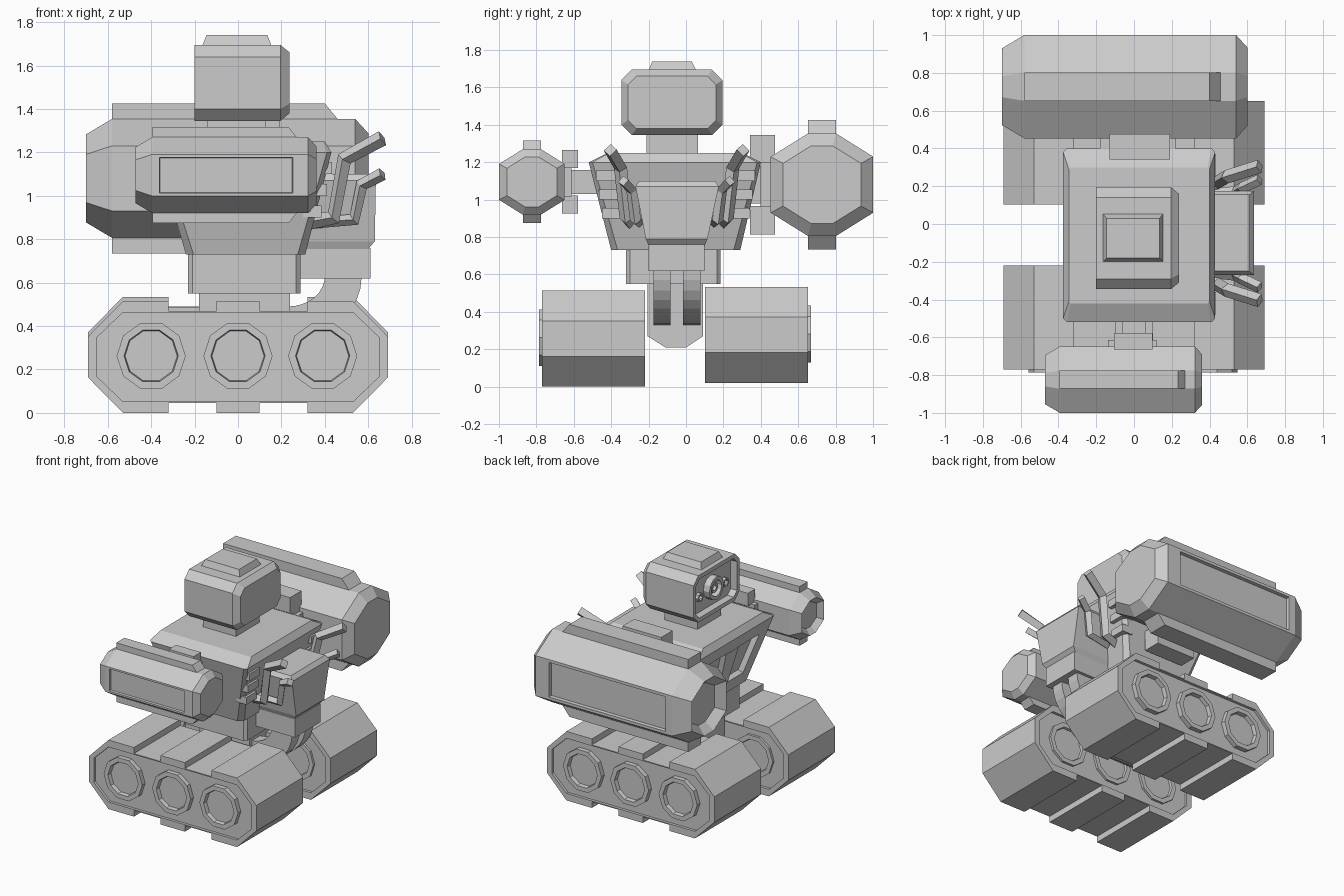
import bpy, bmesh, math
from mathutils import Vector

cube = bpy.data.objects.get("Cube")
if cube:
    bpy.data.objects.remove(cube)

grey = bpy.data.materials.new("plain grey")
grey.use_nodes = True
grey.diffuse_color = (0.6, 0.6, 0.6, 1)
grey.node_tree.nodes["Principled BSDF"].inputs["Base Color"].default_value = (0.6, 0.6, 0.6, 1)


def finish(name, data):
    data.materials.append(grey)
    ob = bpy.data.objects.new(name, data)
    bpy.context.collection.objects.link(ob)
    return ob


def loft(name, sections, closed=False, edit=None):
    """Skin matching loops of points; cap the ends unless closed into a ring."""
    bm = bmesh.new()
    loops = [[bm.verts.new(p) for p in s] for s in sections]
    n = len(loops[0])
    for a, b in zip(loops, loops[1:] + (loops[:1] if closed else [])):
        for i in range(n):
            j = (i + 1) % n
            bm.faces.new((a[i], a[j], b[j], b[i]))
    if not closed:
        bm.faces.new(loops[0])
        bm.faces.new(loops[-1])
    bmesh.ops.recalc_face_normals(bm, faces=bm.faces)
    if edit:
        edit(bm)
    mesh = bpy.data.meshes.new(name)
    bm.to_mesh(mesh)
    bm.free()
    return finish(name, mesh)


def place(pts, axis, t):
    """Lift 2D points into a plane across the given axis."""
    put = {"x": lambda a, b: (t, a, b), "y": lambda a, b: (a, t, b), "z": lambda a, b: (a, b, t)}
    return [put[axis](a, b) for a, b in pts]


def prism(name, pts, axis, lo, hi):
    return loft(name, [place(pts, axis, lo), place(pts, axis, hi)])


def rect(a0, a1, b0, b1, c=0.0):
    if not c:
        return [(a0, b0), (a1, b0), (a1, b1), (a0, b1)]
    return [(a0 + c, b0), (a1 - c, b0), (a1, b0 + c), (a1, b1 - c),
            (a1 - c, b1), (a0 + c, b1), (a0, b1 - c), (a0, b0 + c)]


def box(name, x0, x1, y0, y1, z0, z1):
    return prism(name, rect(x0, x1, y0, y1), "z", z0, z1)


def facing(bm, direction):
    """The largest face that looks along a direction."""
    d = Vector(direction)
    return max((f for f in bm.faces if f.normal.dot(d) > 0.8), key=lambda f: f.calc_area())


def sink(bm, face, border, depth):
    bmesh.ops.inset_individual(bm, faces=[face], thickness=border, use_even_offset=True)
    bmesh.ops.inset_individual(bm, faces=[face], thickness=0.004, depth=-depth)


def dial(name, axis, a, b, base, top, r, inner, sides, sunk):
    """Raised ring with a recessed centre."""
    def ring(rad, t):
        turn = [math.tau * i / sides for i in range(sides)]
        return place([(a + rad * math.cos(w), b + rad * math.sin(w)) for w in turn], axis, t)
    loft(name, [ring(r, base), ring(r, top), ring(inner, top), ring(inner * 0.96, top + (base - top) * sunk)])


# Track units: tread belt, recessed side body and wheels
def track(side, yc, zc, out):
    top = [(0.69, 0.095), (0.53, 0.2575), (0.32, 0.2575), (0.32, 0.2125), (0.1, 0.2125), (0.1, 0.2575)]
    core = [(0.65, 0.09), (0.53, 0.205), (0.32, 0.205), (0.32, 0.205), (0.1, 0.205), (0.1, 0.205)]

    def full(q):
        half = q + [(-x, z) for x, z in reversed(q)]
        return [(x, zc + z) for x, z in half + [(-x, -z) for x, z in half]]
    y0, y1 = yc - 0.275, yc + 0.275
    loft(side + "_track_belt", [place(full(top), "y", y0), place(full(top), "y", y1),
                                place(full(core), "y", y1), place(full(core), "y", y0)], closed=True)
    core8 = core[:2] + [(-x, z) for x, z in reversed(core[:2])]
    core8 = [(x, zc + z) for x, z in core8 + [(-x, -z) for x, z in core8]]
    prism(side + "_track_body", core8, "y", yc - 0.255, yc + 0.255)
    for x in (-0.4, 0, 0.39):
        for s in (-1, 1):
            reach = 0.29 if s == out else 0.272
            dial(side + "_wheel", "y", x, zc + 0.005, yc + s * 0.24, yc + s * reach, 0.159, 0.125, 10, 0.6)


track("front", -0.495, 0.2575, -1)
track("back", 0.377, 0.277, 1)

# Hip, waist and torso
prism("hip", [(-0.205, 0.56), (-0.205, 0.27), (-0.11, 0.21), (0, 0.21), (0.09, 0.27), (0.09, 0.56)],
      "x", -0.18, 0.24)
prism("waist", rect(-0.23, 0.288, -0.32, 0.185, 0.02), "z", 0.55, 0.75)
loft("torso", [place(rect(-0.24, 0.31, -0.4, 0.29, 0.035), "z", 0.73),
               place(rect(-0.375, 0.43, -0.52, 0.4, 0.02), "z", 1.2),
               place(rect(-0.345, 0.4, -0.42, 0.3, 0.01), "z", 1.25)],
     edit=lambda bm: sink(bm, facing(bm, (-1, 0, 0)), 0.1, 0.04))
loft("chest_bar", [place(rect(-0.27, -0.2, -0.1, -0.01), "z", 0.82),
                   place(rect(-0.345, -0.27, -0.13, 0.02), "z", 1.1)])

# Side vents on the rear of the torso
for s in (-1, 1):
    for i in range(3):
        z = 0.9 + 0.1 * i
        y = -0.055 + s * (0.335 + 0.015 * i)
        box("vent_slat", 0.3, 0.385 + 0.024 * i, y - 0.06, y + 0.06, z, z + 0.055)

# Neck, head and cap
box("neck", -0.14, 0.13, -0.21, 0.065, 1.23, 1.36)
loft("head", [place(rect(-0.345, 0.195, 1.345, 1.695, 0.055), "x", -0.2),
              place(rect(-0.345, 0.195, 1.345, 1.695, 0.055), "x", 0.195),
              place(rect(-0.31, 0.16, 1.38, 1.66, 0.045), "x", 0.238)],
     edit=lambda bm: sink(bm, facing(bm, (-1, 0, 0)), 0.03, 0.05))
loft("head_cap", [place(rect(-0.165, 0.155, -0.2, 0.055), "z", 1.69),
                  place(rect(-0.145, 0.135, -0.18, 0.03), "z", 1.74)])
dial("main_lens", "x", -0.075, 1.52, -0.13, -0.2, 0.085, 0.06, 12, 0.6)
dial("lens_core", "x", -0.075, 1.52, -0.13, -0.185, 0.035, 0.02, 12, 0.4)
for y in (-0.225, 0.075):
    dial("small_lens", "x", y, 1.5, -0.13, -0.175, 0.032, 0.02, 8, 0.5)


# Arm cannons: faceted barrel, fins, recessed panel and shoulder joint
def cannon(side, xc, yc, zc, k, out):
    def at(pts, axis, t):
        return [(xc + k * x, yc + k * out * y, zc + k * z) for x, y, z in place(pts, axis, t)]

    def block(name, x0, x1, y0, y1, z0, z1):
        loft(side + name, [at(rect(x0, x1, y0, y1), "z", z0), at(rect(x0, x1, y0, y1), "z", z1)])

    quarter = [(0.274, 0.15), (0.075, 0.274)]
    half = quarter + [(-y, z) for y, z in reversed(quarter)]
    octagon = half + [(-y, -z) for y, z in half]

    def detail(bm):
        muzzle = facing(bm, (-1, 0, 0))
        panel = facing(bm, (0, out, 0))
        bmesh.ops.inset_individual(bm, faces=[muzzle], thickness=0.06 * k, depth=-0.06 * k)
        bmesh.ops.inset_individual(bm, faces=[panel], thickness=0.03 * k)
        for v in panel.verts:
            v.co.x = xc + math.copysign(0.48 * k, v.co.x - xc)
        bmesh.ops.inset_individual(bm, faces=[panel], thickness=0.004, depth=-0.025 * k)

    ends = [(-0.65, 0.74), (-0.53, 1), (0.59, 1), (0.65, 0.76)]
    loft(side + "_cannon", [at([(y * s, z * s) for y, z in octagon], "x", x) for x, s in ends], edit=detail)
    for s in (-1, 1):
        fin = [(-0.53, 0.26 * s), (-0.53, 0.345 * s), (0.45, 0.345 * s), (0.52, 0.26 * s)]
        loft(side + "_cannon_fin", [at(fin, "y", -0.075), at(fin, "y", 0.075)])
        z = 0.19 * s
        block("_joint_block", -0.08, 0.24, -0.385, -0.25, min(z - 0.075, z + 0.075), max(z - 0.075, z + 0.075))
    block("_joint_plate", -0.13, 0.27, -0.33, -0.25, -0.12, 0.12)
    block("_joint_axle", -0.01, 0.18, -0.56, -0.25, -0.1, 0.1)


cannon("back", -0.05, 0.727, 1.08, 1.0, 1)
cannon("front", -0.055, -0.824, 1.095, 0.64, -1)

# Backpack and curved struts down to the hip
loft("backpack", [place(rect(0.3, 0.6, -0.2, 0.1), "z", 0.755),
                  place(rect(0.32, 0.63, -0.215, 0.115), "z", 0.79),
                  place(rect(0.36, 0.635, -0.27, 0.175), "z", 1.07),
                  place(rect(0.36, 0.61, -0.25, 0.155), "z", 1.1)])
box("backpack_base", 0.27, 0.61, -0.2, 0.1, 0.62, 0.76)
steps = [math.pi / 2 * i / 8 for i in range(9)]
arc = [(0.23 + 0.34 * math.cos(w), 0.63 - 0.3 * math.sin(w)) for w in steps]
arc += [(0.23 + 0.17 * math.cos(w), 0.63 - 0.14 * math.sin(w)) for w in reversed(steps)]
for y in (-0.175, -0.015):
    prism("hip_strut", arc, "y", y, y + 0.093)


# Bent exhaust pipes, mirrored across the middle of the torso
def pipe(name, path, radius):
    for s in (-1, 1):
        curve = bpy.data.curves.new(name, "CURVE")
        curve.dimensions = "3D"
        curve.bevel_depth = radius
        curve.bevel_resolution = 0
        curve.use_fill_caps = True
        spline = curve.splines.new("POLY")
        spline.points.add(len(path) - 1)
        spline.use_smooth = False
        for p, (x, y, z) in zip(spline.points, path):
            p.co = (x, -0.05 + s * y, z, 1)
        finish(name, curve)


pipe("tall_exhaust", [(0.33, 0.25, 0.88), (0.44, 0.27, 0.9), (0.49, 0.3, 1.17), (0.665, 0.355, 1.265)], 0.036)
pipe("short_exhaust", [(0.36, 0.2, 0.88), (0.535, 0.22, 0.89), (0.57, 0.24, 1.05), (0.665, 0.285, 1.1)], 0.03)
